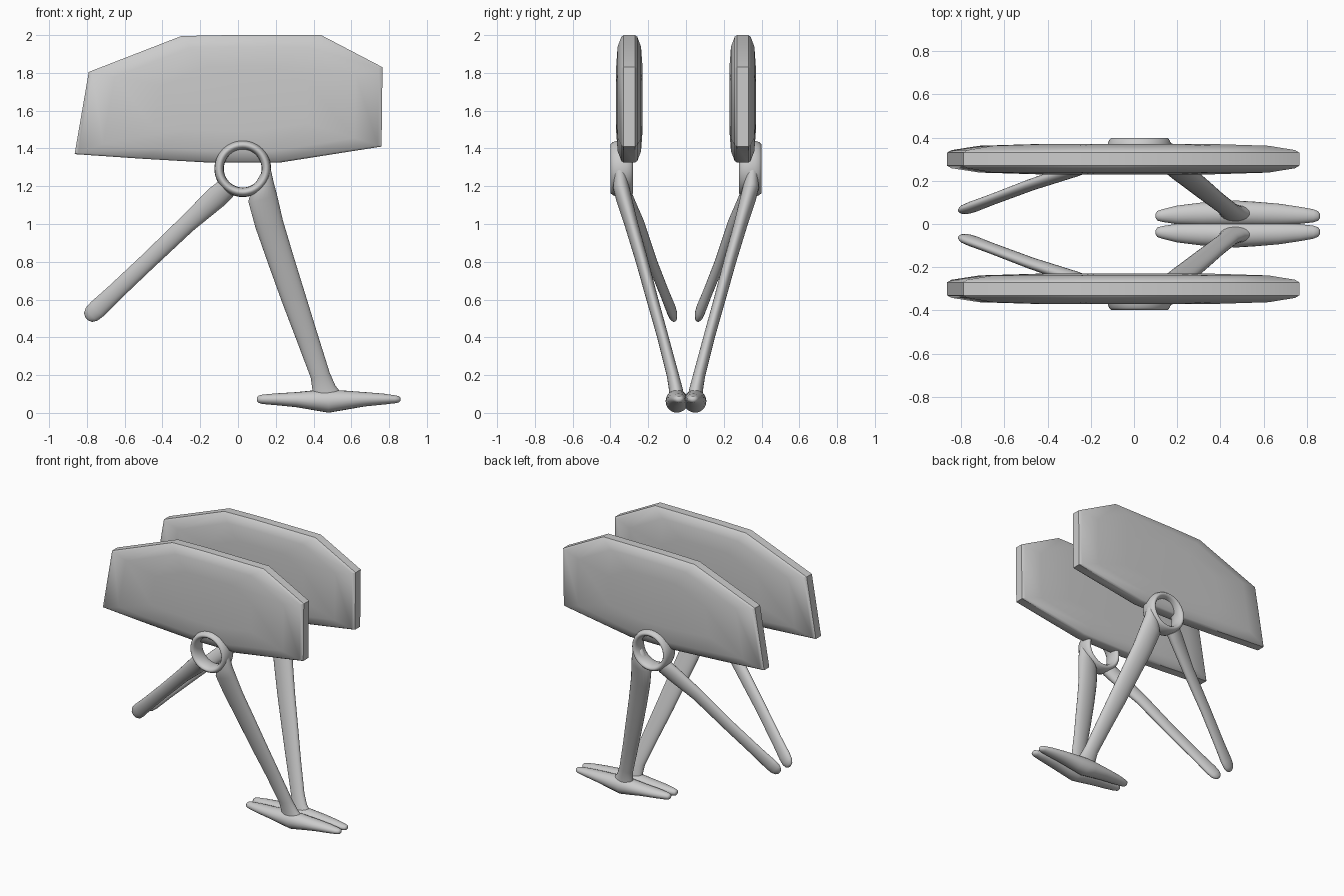
import bpy, bmesh, math
from mathutils import Vector


def finish(bm, name, angle):
    bmesh.ops.recalc_face_normals(bm, faces=bm.faces)
    me = bpy.data.meshes.new(name)
    bm.to_mesh(me)
    bm.free()
    ob = bpy.data.objects.new(name, me)
    bpy.context.collection.objects.link(ob)
    bpy.ops.object.select_all(action='DESELECT')
    ob.select_set(True)
    bpy.context.view_layer.objects.active = ob
    bpy.ops.object.shade_smooth_by_angle(angle=math.radians(angle))
    return ob


def skin(bm, rings, closed=False):
    n = len(rings[0])
    pairs = list(zip(rings, rings[1:]))
    if closed:
        pairs.append((rings[-1], rings[0]))
    for a, b in pairs:
        for i in range(n):
            j = (i + 1) % n
            bm.faces.new((a[i], a[j], b[j], b[i]))
    if not closed:
        bm.faces.new(rings[0])
        bm.faces.new(rings[-1])


def limb(name, stations, side, n=20):
    """Elliptical tube; station = (x, y, z, half width, half thickness)."""
    bm = bmesh.new()
    d = (Vector(stations[-1][:3]) - Vector(stations[0][:3])).normalized()
    v = Vector((0, 1, 0))
    v = (v - v.dot(d) * d).normalized()
    u = d.cross(v)
    rings = []
    for x, y, z, a, b in stations:
        ring = []
        for i in range(n):
            t = 2 * math.pi * i / n
            p = Vector((x, y, z)) + u * a * math.cos(t) + v * b * math.sin(t)
            ring.append(bm.verts.new((p.x, p.y * side, p.z)))
        rings.append(ring)
    skin(bm, rings)
    return finish(bm, name, 50)


def plate(name, outline, side):
    """Slab with thin rim and bulged faces."""
    bm = bmesh.new()
    cx, cz = -0.03, 1.66
    rings = []
    for k, h in ((0.5, -0.07), (0.82, -0.062), (0.975, -0.042), (1, -0.03),
                 (1, 0.03), (0.975, 0.042), (0.82, 0.062), (0.5, 0.07)):
        rings.append([bm.verts.new((cx + (x - cx) * k, side * 0.3 + h, cz + (z - cz) * k))
                      for x, z in outline])
    skin(bm, rings)
    return finish(bm, name, 35)


def eyelet(name, side, n=48, m=14):
    """Ring with an elliptical section, axis along y."""
    bm = bmesh.new()
    rings = []
    for i in range(n):
        t = 2 * math.pi * i / n
        ring = []
        for j in range(m):
            s = 2 * math.pi * j / m
            r = 0.125 + 0.025 * math.cos(s)
            y = 0.34 + 0.06 * math.sin(s)
            ring.append(bm.verts.new((0.025 + r * math.cos(t), side * y, 1.293 + r * math.sin(t))))
        rings.append(ring)
    skin(bm, rings, closed=True)
    return finish(bm, name, 60)


PANEL = [(-0.865, 1.37), (-0.79, 1.805), (-0.30, 1.995), (-0.05, 2.0), (0.44, 2.0),
         (0.765, 1.83), (0.76, 1.41), (0.22, 1.325), (-0.15, 1.325), (-0.5, 1.345)]
LEG = [(0.15, 0.35, 1.28, 0.025, 0.03), (0.132, 0.345, 1.20, 0.06, 0.042),
       (0.13, 0.33, 1.14, 0.078, 0.042), (0.165, 0.29, 1.0, 0.075, 0.036),
       (0.23, 0.232, 0.8, 0.07, 0.033), (0.297, 0.178, 0.6, 0.065, 0.031),
       (0.366, 0.122, 0.4, 0.058, 0.03), (0.435, 0.07, 0.2, 0.052, 0.032),
       (0.455, 0.055, 0.13, 0.062, 0.036), (0.465, 0.05, 0.09, 0.08, 0.04)]
STRUT = [(-0.06, 0.34, 1.19, 0.055, 0.045), (-0.11, 0.32, 1.145, 0.06, 0.036),
         (-0.27, 0.25, 1.0, 0.048, 0.03), (-0.48, 0.18, 0.8, 0.045, 0.026),
         (-0.66, 0.112, 0.63, 0.046, 0.024), (-0.745, 0.08, 0.55, 0.05, 0.025),
         (-0.775, 0.069, 0.522, 0.046, 0.023), (-0.793, 0.062, 0.505, 0.032, 0.016),
         (-0.800, 0.06, 0.498, 0.012, 0.006)]
FOOT = [(0.10, 0.038, 0.072, 0.010, 0.010), (0.108, 0.038, 0.072, 0.019, 0.022),
        (0.13, 0.039, 0.072, 0.025, 0.029), (0.20, 0.042, 0.072, 0.031, 0.043),
        (0.31, 0.046, 0.07, 0.040, 0.053), (0.42, 0.048, 0.066, 0.055, 0.059),
        (0.48, 0.048, 0.062, 0.061, 0.060), (0.55, 0.047, 0.066, 0.053, 0.057),
        (0.67, 0.044, 0.072, 0.038, 0.05), (0.77, 0.04, 0.073, 0.029, 0.039),
        (0.83, 0.038, 0.072, 0.021, 0.030), (0.852, 0.037, 0.072, 0.017, 0.022),
        (0.86, 0.037, 0.072, 0.008, 0.010)]

# Mirrored halves: front (-y) and back (+y)
for side, tag in ((-1, "front"), (1, "back")):
    plate(tag + "_panel", PANEL, side)
    eyelet(tag + "_pivot_ring", side)
    limb(tag + "_leg", LEG, side)
    limb(tag + "_strut", STRUT, side)
    limb(tag + "_foot", FOOT, side)
